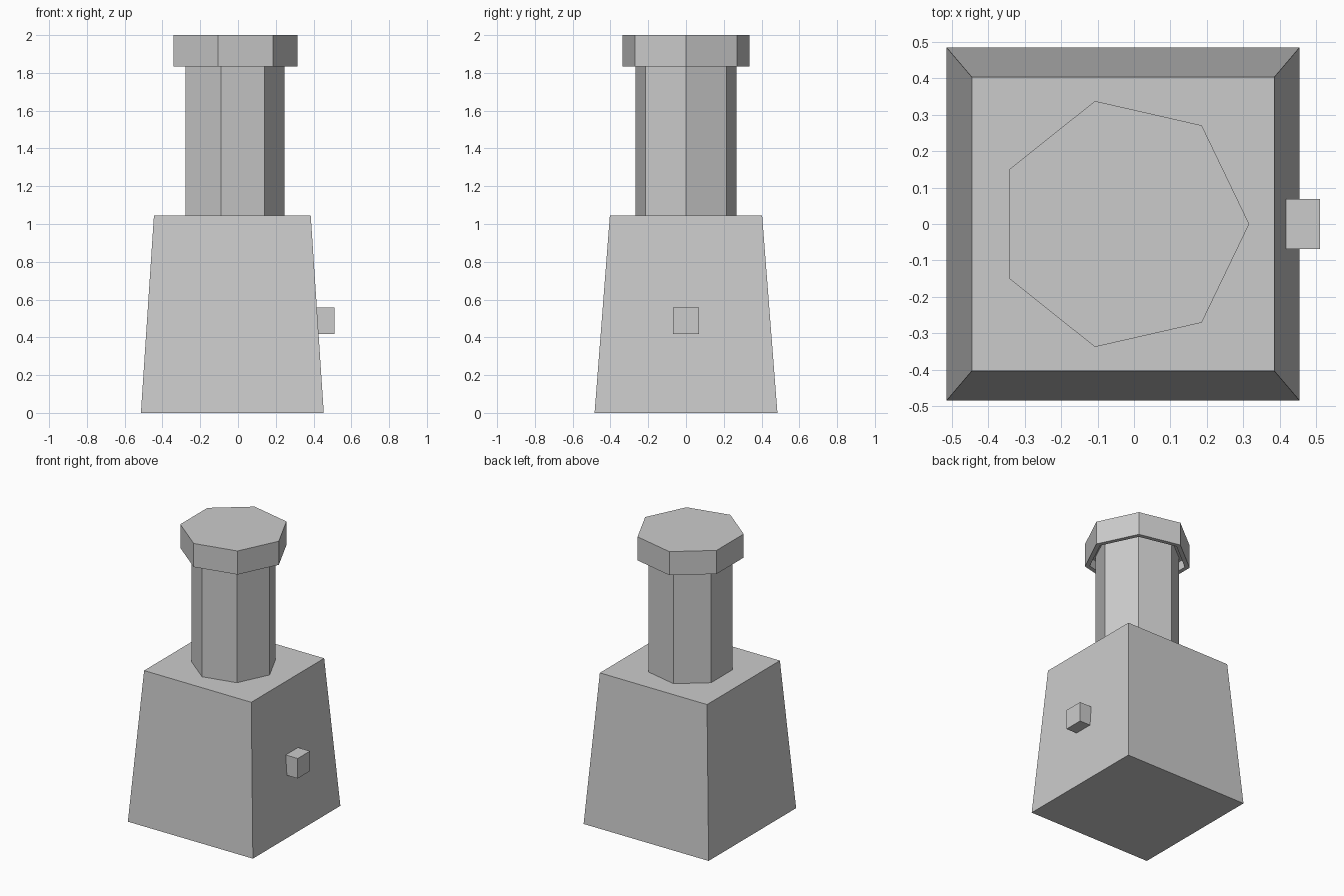
import bpy, bmesh, math

if "Cube" in bpy.data.objects:
    bpy.data.objects.remove(bpy.data.objects["Cube"])

CX = -0.03  # axis of body, column and cap


def finish(bm, name):
    bmesh.ops.recalc_face_normals(bm, faces=bm.faces[:])
    mesh = bpy.data.meshes.new(name)
    bm.to_mesh(mesh)
    bm.free()
    obj = bpy.data.objects.new(name, mesh)
    bpy.context.collection.objects.link(obj)
    return obj


def box(name, centre, size, top=(1, 1)):
    """Box whose top face can be scaled in x and y."""
    bm = bmesh.new()
    bmesh.ops.create_cube(bm, size=1)
    for v in bm.verts:
        sx, sy = top if v.co.z > 0 else (1, 1)
        v.co.x = v.co.x * size[0] * sx + centre[0]
        v.co.y = v.co.y * size[1] * sy + centre[1]
        v.co.z = v.co.z * size[2] + centre[2]
    return finish(bm, name)


def heptagon_prism(name, radius, z0, z1, rim=0, recess=0):
    """Seven-sided prism, optionally with a rimmed recess underneath."""
    bm = bmesh.new()
    ring = [bm.verts.new((CX + radius * math.cos(math.tau * i / 7),
                          radius * math.sin(math.tau * i / 7), z0))
            for i in range(7)]
    base = bm.faces.new(ring)
    ext = bmesh.ops.extrude_face_region(bm, geom=[base], use_keep_orig=True)
    for v in ext["geom"]:
        if isinstance(v, bmesh.types.BMVert):
            v.co.z = z1
    bmesh.ops.recalc_face_normals(bm, faces=bm.faces[:])
    if rim:
        bmesh.ops.inset_region(bm, faces=[base], thickness=rim)
        inner = bmesh.ops.extrude_face_region(bm, geom=[base])
        for v in inner["geom"]:
            if isinstance(v, bmesh.types.BMVert):
                v.co.z += recess
        if base.is_valid:
            bmesh.ops.delete(bm, geom=[base], context="FACES_ONLY")
    return finish(bm, name)


# Tapered body
box("body", (CX, 0, 0.5225), (0.968, 0.968, 1.045), (0.83 / 0.968, 0.806 / 0.968))

# Column and cap
heptagon_prism("column", 0.275, 1.045, 1.9)
heptagon_prism("cap", 0.346, 1.835, 2.0, rim=0.032, recess=0.065)

# Small knob on the right side
box("knob", (0.44, 0, 0.487), (0.14, 0.136, 0.14))
